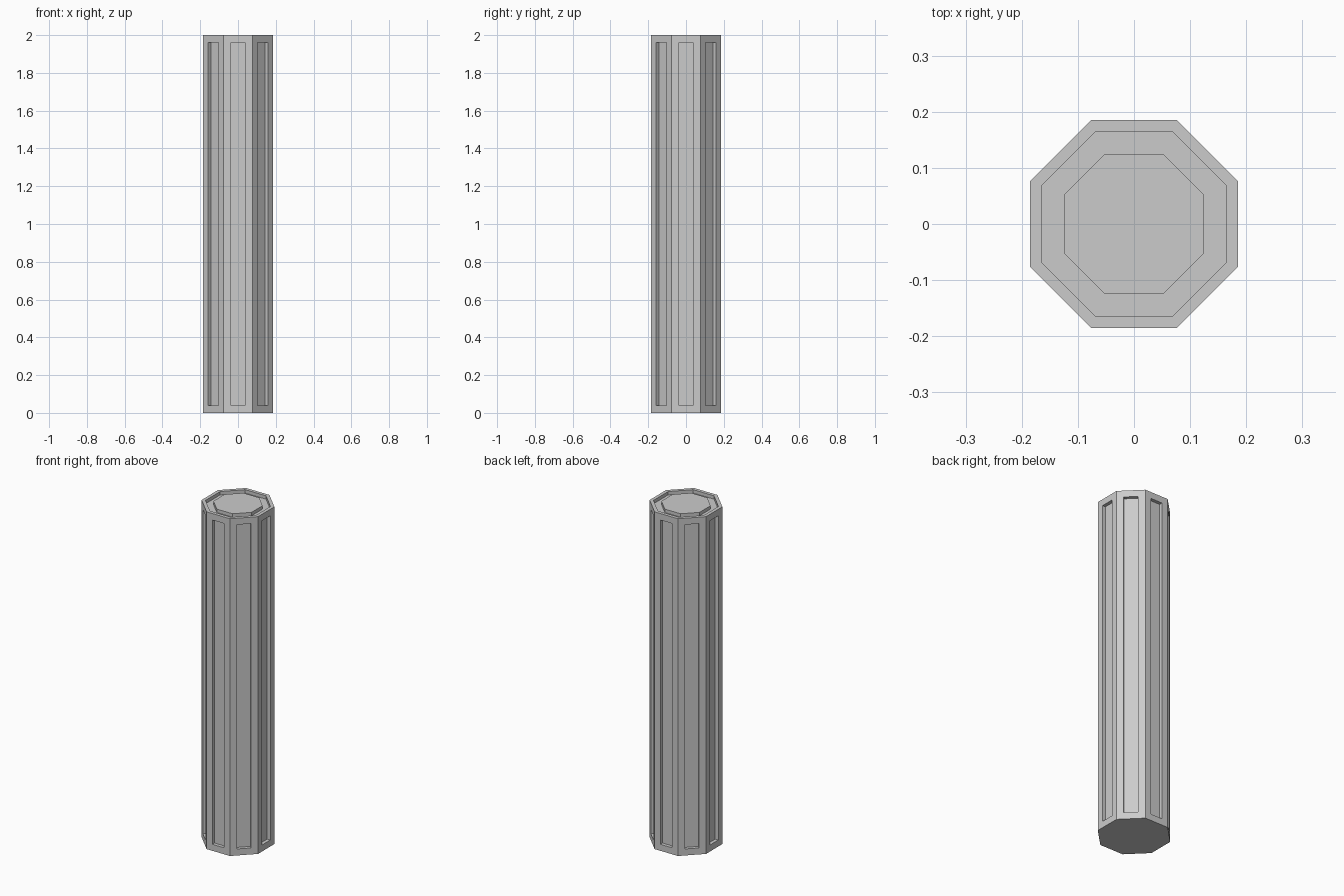
import bpy, bmesh, math

if "Cube" in bpy.data.objects:
    bpy.data.objects.remove(bpy.data.objects["Cube"])

SIDES = 8
DEPTH = 0.02
# (apothem, z) profile: outer wall, rim, groove in the top, centre plate
PROFILE = [(0.185, 0), (0.185, 2), (0.165, 2), (0.165, 2 - DEPTH),
           (0.125, 2 - DEPTH), (0.125, 2)]

bm = bmesh.new()


def ring(apothem, z):
    r = apothem / math.cos(math.pi / SIDES)
    return [bm.verts.new((r * math.cos(a), r * math.sin(a), z))
            for a in ((i + 0.5) * 2 * math.pi / SIDES for i in range(SIDES))]


# Octagonal shaft with grooved top
rings = [ring(a, z) for a, z in PROFILE]
walls = []
for k, (lo, hi) in enumerate(zip(rings, rings[1:])):
    for i in range(SIDES):
        j = (i + 1) % SIDES
        face = bm.faces.new((lo[i], lo[j], hi[j], hi[i]))
        if k == 0:
            walls.append(face)
bm.faces.new(rings[0][::-1])
bm.faces.new(rings[-1])
bm.normal_update()

# Recessed panel on every side
bmesh.ops.inset_individual(bm, faces=walls, thickness=0.0385, use_even_offset=True)
bm.normal_update()
bmesh.ops.inset_individual(bm, faces=walls, thickness=0.0, depth=-DEPTH)
bm.normal_update()

mesh = bpy.data.meshes.new("column")
bm.to_mesh(mesh)
bm.free()
column = bpy.data.objects.new("panelled_column", mesh)
bpy.context.collection.objects.link(column)
